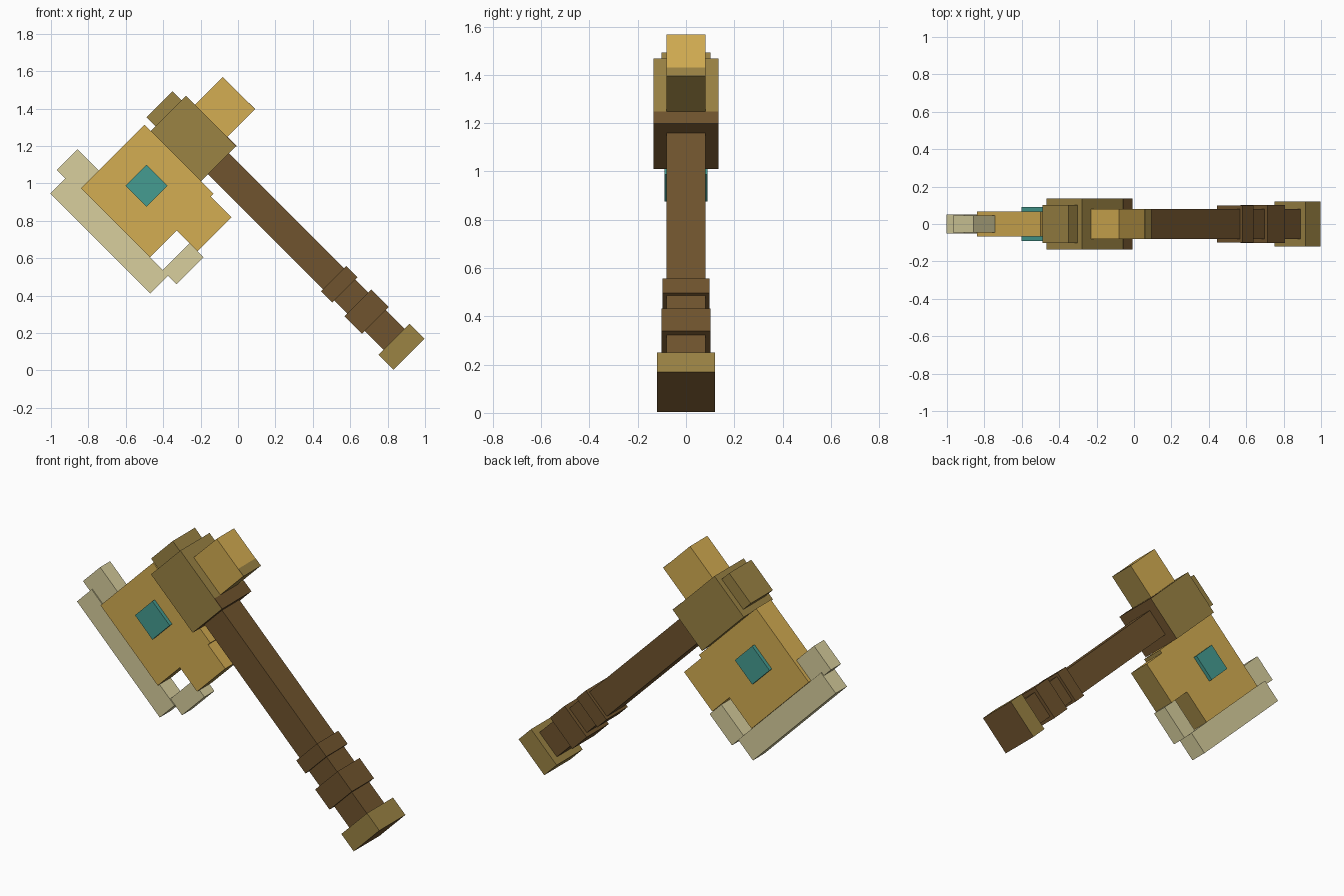
import bpy, bmesh
from math import pi, sqrt
from mathutils import Matrix, Vector

cube = bpy.data.objects.get("Cube")
if cube:
    bpy.data.objects.remove(cube, do_unlink=True)


def material(name, rgb):
    """Flat colour given as 0-255 display values."""
    linear = [((c / 255 + 0.055) / 1.055) ** 2.4 for c in rgb] + [1]
    mat = bpy.data.materials.new(name)
    mat.use_nodes = True
    mat.diffuse_color = linear
    shader = next(n for n in mat.node_tree.nodes if n.type == 'BSDF_PRINCIPLED')
    shader.inputs["Base Color"].default_value = linear
    return mat


gold = material("gold", (212, 173, 82))
bronze = material("bronze", (155, 131, 68))
brown = material("brown wood", (112, 84, 46))
cream = material("cream bone", (216, 207, 158))
teal = material("teal gem", (69, 156, 145))

TILT = Matrix.Rotation(pi / 4, 4, 'Y')


def block(name, along, across, depth, mat, under=None):
    """Box tilted 45 degrees.
    along = range of x - z (down the handle), across = range of x + z,
    depth = half thickness in y, under = colour of the face toward the grip."""
    a0, a1 = (v / sqrt(2) for v in along)
    s0, s1 = (v / sqrt(2) for v in across)
    bm = bmesh.new()
    bmesh.ops.create_cube(bm, size=1)
    bmesh.ops.scale(bm, vec=(a1 - a0, 2 * depth, s1 - s0), verts=bm.verts)
    bm.normal_update()
    if under:
        for f in bm.faces:
            if f.normal.x > 0.9:
                f.material_index = 1
    mesh = bpy.data.meshes.new(name)
    bm.to_mesh(mesh)
    bm.free()
    for m in (mat, under):
        if m:
            mesh.materials.append(m)
    obj = bpy.data.objects.new(name, mesh)
    centre = Vector(((a0 + a1) / 2, 0, (s0 + s1) / 2))
    obj.matrix_world = TILT @ Matrix.Translation(centre)
    bpy.context.collection.objects.link(obj)
    return obj


# Handle, grip bands and pommel
block("handle", (-1.208, 0.667), (0.887, 1.113), 0.08, brown)
block("upper_grip_band", (0.022, 0.142), (0.867, 1.136), 0.098, brown)
block("lower_grip_band", (0.281, 0.467), (0.858, 1.146), 0.102, brown)
block("pommel", (0.667, 0.827), (0.835, 1.166), 0.12, bronze, brown)

# Head socket, top cap and back hammer
block("head_socket", (-1.746, -1.208), (0.812, 1.19), 0.135, bronze, brown)
block("socket_trim", (-1.305, -1.207), (1.186, 1.192), 0.1352, brown)
block("top_cap", (-1.842, -1.746), (0.863, 1.142), 0.102, bronze)
block("back_hammer", (-1.65, -1.305), (1.19, 1.487), 0.08, gold, bronze)
block("hammer_trim", (-1.373, -1.304), (1.483, 1.489), 0.0802, bronze)

# Axe body with the lower step
block("axe_body", (-1.813, -1.074), (0.133, 0.812), 0.068, gold, bronze)
block("axe_step", (-1.074, -0.853), (0.419, 0.783), 0.068, gold, bronze)

# Cutting edge with a hook at each end
block("cutting_edge", (-1.949, -0.88), (-0.057, 0.133), 0.052, cream)
block("upper_hook", (-2.04, -1.813), (0.103, 0.324), 0.046, cream)
block("lower_hook", (-0.94, -0.789), (0.131, 0.42), 0.046, cream)

# Gem passing through the body
block("gem", (-1.589, -1.365), (0.385, 0.609), 0.09, teal)
